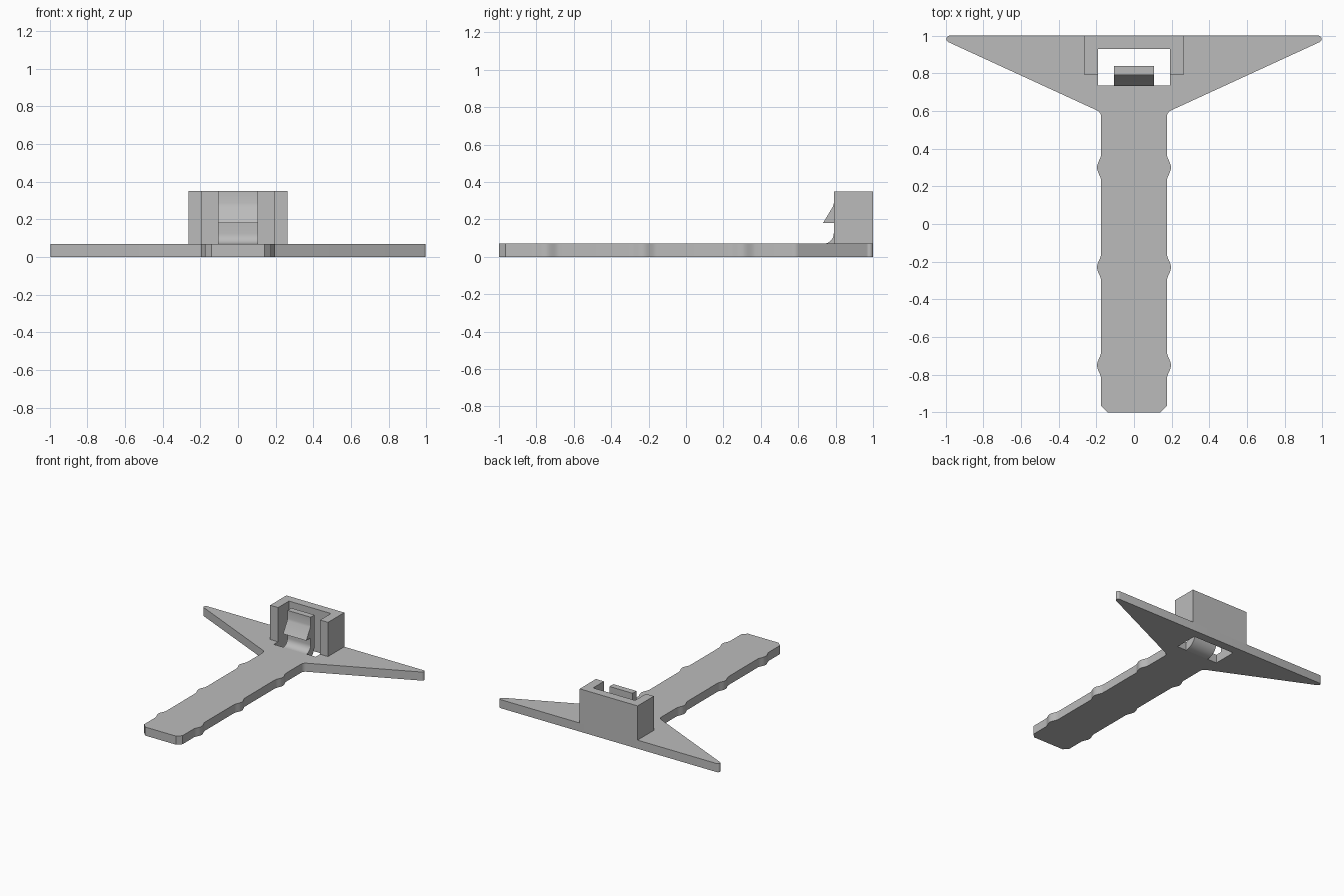
import bpy, bmesh, math
from mathutils import Vector

cube = bpy.data.objects.get("Cube")
if cube:
    bpy.data.objects.remove(cube, do_unlink=True)

grey = bpy.data.materials.new("plain grey")
grey.use_nodes = True
COLOUR = (0.5, 0.5, 0.5, 1)
grey.diffuse_color = COLOUR
grey.node_tree.nodes["Principled BSDF"].inputs["Base Color"].default_value = COLOUR

THICK = 0.07
TOP = 0.35


def prism(name, points, direction):
    """Extrude a closed 3D outline along a direction."""
    bm = bmesh.new()
    face = bm.faces.new([bm.verts.new(p) for p in points])
    new = bmesh.ops.extrude_face_region(bm, geom=[face])["geom"]
    bmesh.ops.translate(bm, vec=Vector(direction),
                        verts=[v for v in new if isinstance(v, bmesh.types.BMVert)])
    bmesh.ops.recalc_face_normals(bm, faces=bm.faces)
    mesh = bpy.data.meshes.new(name)
    bm.to_mesh(mesh)
    bm.free()
    mesh.materials.append(grey)
    obj = bpy.data.objects.new(name, mesh)
    bpy.context.collection.objects.link(obj)
    return obj


def arc(cx, cy, r, start, end, steps=8):
    angles = [math.radians(start + (end - start) * i / steps) for i in range(steps + 1)]
    return [(cx + r * math.cos(a), cy + r * math.sin(a)) for a in angles]


def smooth(obj):
    bpy.ops.object.select_all(action="DESELECT")
    obj.select_set(True)
    bpy.context.view_layer.objects.active = obj
    bpy.ops.object.shade_smooth_by_angle(angle=math.radians(30))


# Base plate: rounded wing tip, neck fillet, grip bumps, chamfered end
GRIP = 0.174
side = arc(0.978, 0.982, 0.018, 90, -65)
side += arc(0.214, 0.567, 0.04, 115, 180, 6)
for centre in (0.3, -0.23, -0.75):
    for i in range(17):
        t = i / 8 - 1
        side.append((GRIP + 0.011 * (1 + math.cos(math.pi * t)), centre - 0.075 * t))
side += [(GRIP, -0.965), (0.14, -1)]
outline = side + [(-x, y) for x, y in reversed(side)]
plate = prism("base_plate", [(x, y, 0) for x, y in outline], (0, 0, THICK))

# Window through the plate behind the clip
HOLE, FRONT, BACK = 0.19, 0.735, 0.93
window = [(-HOLE, FRONT), (HOLE, FRONT), (HOLE, BACK), (-HOLE, BACK)]
cutter = prism("window_cutter", [(x, y, -0.1) for x, y in window], (0, 0, 0.3))
cutter.hide_render = True
cut = plate.modifiers.new("window", "BOOLEAN")
cut.operation = "DIFFERENCE"
cut.solver = "EXACT"
cut.object = cutter
bpy.context.view_layer.objects.active = plate
bpy.ops.object.modifier_apply(modifier=cut.name)
bpy.data.objects.remove(cutter, do_unlink=True)
smooth(plate)

# U-shaped housing around the window
WALL, WALL_FRONT = 0.262, 0.79
half = [(WALL, 1), (WALL, WALL_FRONT), (HOLE, WALL_FRONT), (HOLE, BACK)]
housing = half + [(-x, y) for x, y in reversed(half)]
prism("clip_housing", [(x, y, THICK) for x, y in housing], (0, 0, TOP - THICK))

# Springy clip tongue, curving up out of the plate and ending in a hook
TONGUE = 0.105
profile = [(FRONT, 0)]
profile += arc(FRONT, 0.105, 0.105, -90, 0)
profile += [(0.84, TOP), (0.79, TOP), (0.79, 0.285), (0.785, 0.268),
            (FRONT - 0.003, 0.18), (0.79, 0.18)]
profile += arc(FRONT, 0.125, 0.055, 0, -90)
tongue = prism("clip_tongue", [(-TONGUE, y, z) for y, z in profile], (2 * TONGUE, 0, 0))
smooth(tongue)
